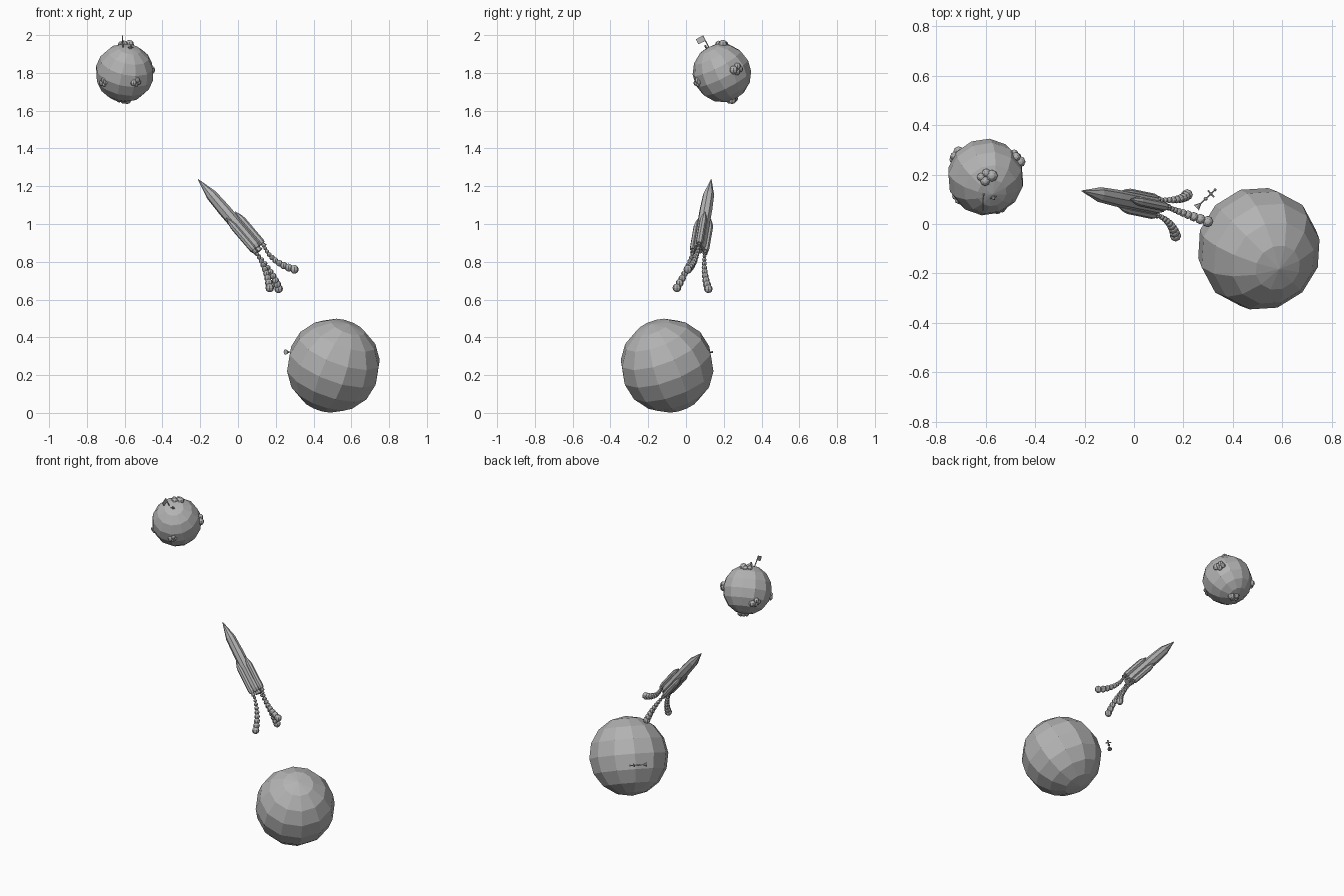
import bpy, bmesh, math
from mathutils import Vector, Matrix

if "Cube" in bpy.data.objects:
    bpy.data.objects.remove(bpy.data.objects["Cube"])

V = Vector
grey = bpy.data.materials.new("plain_grey")
grey.use_nodes = True
GREY = (0.45, 0.45, 0.45, 1)
grey.diffuse_color = GREY
grey.node_tree.nodes["Principled BSDF"].inputs["Base Color"].default_value = GREY


def align(loc, axis):
    """Matrix that moves to loc and turns local z onto axis."""
    return Matrix.Translation(loc) @ V(axis).to_track_quat('Z', 'Y').to_matrix().to_4x4()


def finish(name, bm):
    bmesh.ops.recalc_face_normals(bm, faces=bm.faces)
    mesh = bpy.data.meshes.new(name)
    bm.to_mesh(mesh)
    bm.free()
    mesh.materials.append(grey)
    ob = bpy.data.objects.new(name, mesh)
    bpy.context.collection.objects.link(ob)
    return ob


def ball(bm, loc, r, axis=(0, 0, 1), seg=10, rings=6):
    bmesh.ops.create_uvsphere(bm, u_segments=seg, v_segments=rings, radius=r,
                              matrix=align(V(loc), axis))


def rod(bm, a, b, r1, r2, seg=8):
    a, b = V(a), V(b)
    bmesh.ops.create_cone(bm, cap_ends=True, segments=seg, radius1=r1, radius2=r2,
                          depth=(b - a).length, matrix=align((a + b) / 2, b - a))


def lathe(bm, base, axis, profile, seg=8):
    """Stack of rings from (height, radius) pairs along axis."""
    m = align(base, axis)
    rings = []
    for h, r in profile:
        rings.append([bm.verts.new(m @ V((r * math.cos(t), r * math.sin(t), h)))
                      for t in (2 * math.pi * i / seg for i in range(seg))])
    for lo, hi in zip(rings, rings[1:]):
        for i in range(seg):
            j = (i + 1) % seg
            bm.faces.new((lo[i], lo[j], hi[j], hi[i]))
    bm.faces.new(rings[0])
    bm.faces.new(rings[-1])


# Planet and moon
planet_c, moon_c = V((0.505, -0.10, 0.25)), V((-0.60, 0.19, 1.80))
moon_r = 0.156
bm = bmesh.new()
ball(bm, planet_c, 0.25, (0.33, -0.33, 0.88), 12, 8)
finish("planet", bm)
bm = bmesh.new()
ball(bm, moon_c, moon_r, (0.18, -0.45, 0.87), 12, 8)
finish("moon", bm)

# Clusters of boulders on the moon: direction and size
sites = [((0, 0, 1), 1.0), ((-0.8, 0.55, -0.15), 0.9), ((0.83, 0.54, 0.13), 0.95),
         ((-0.72, -0.6, -0.33), 0.7), ((0.42, -0.84, -0.33), 0.7), ((-0.08, 0.35, -0.93), 0.95)]
stones = [(-0.025, -0.005, 0.024), (0.002, 0.016, 0.020), (-0.003, -0.016, 0.018), (0.018, 0, 0.017)]
bm = bmesh.new()
for direction, size in sites:
    m = align(moon_c + V(direction).normalized() * moon_r * 0.965, direction)
    for x, y, r in stones:
        ball(bm, m @ V((x * size, y * size, 0)), r * size, seg=8)
finish("moon_boulders", bm)

# Flag on the moon
foot, head = V((-0.607, 0.124, 1.93)), V((-0.612, 0.088, 1.997))
bm = bmesh.new()
rod(bm, foot, head, 0.003, 0.003, 6)
finish("flag_pole", bm)
bm = bmesh.new()
up = (head - foot).normalized()
out = up.cross(V((1, 0, 0))).normalized()
out = out if out.y < 0 else -out
side = up.cross(out)
frame = Matrix((side, out, up)).transposed().to_4x4()
frame.translation = head + out * 0.02 - up * 0.015
bmesh.ops.create_cube(bm, size=1, matrix=frame @ Matrix.Diagonal((0.004, 0.042, 0.03, 1)))
finish("flag_cloth", bm)

# Small explorer beside the flag
normal = V((0.03, -0.08, 0.13)).normalized()
m = align(moon_c + normal * moon_r * 0.97, normal)
bm = bmesh.new()
rod(bm, m @ V((0, 0, 0.005)), m @ V((0, 0, 0.015)), 0.005, 0.004, 6)
ball(bm, m @ V((0, 0, 0.019)), 0.006, seg=8)
for s in (-1, 1):
    rod(bm, m @ V((s * 0.003, 0, 0.006)), m @ V((s * 0.007, 0, -0.006)), 0.003, 0.003, 6)
    rod(bm, m @ V((s * 0.003, 0, 0.013)), m @ V((s * 0.014, 0, 0.010)), 0.0025, 0.0025, 6)
finish("explorer", bm)

# Rocket body with pointed nose
base, tip = V((0.10, 0.07, 0.872)), V((-0.212, 0.134, 1.237))
axis = (tip - base).normalized()
length = (tip - base).length
bm = bmesh.new()
lathe(bm, base, axis, [(0, 0.028), (0.02, 0.034), (0.27, 0.034), (length - 0.11, 0.030),
                       (length - 0.08, 0.022), (length, 0.0015)])
finish("rocket_body", bm)
bm = bmesh.new()
rod(bm, base - axis * 0.02, base + axis * 0.01, 0.022, 0.012)
finish("main_nozzle", bm)

# Three boosters round the body, each with a nozzle
u = V((0.76, 0, 0.64))
u = (u - axis * u.dot(axis)).normalized()
v = axis.cross(u)
v = v if v.y > 0 else -v
arms = [u * math.cos(t) + v * math.sin(t) for t in (0, -math.tau / 3, math.tau / 3)]
names = ("upper", "front", "back")
for name, arm in zip(names, arms):
    b = base + arm * 0.038
    bm = bmesh.new()
    lathe(bm, b, axis, [(0, 0.016), (0.015, 0.019), (0.165, 0.019), (0.19, 0.014), (0.225, 0.001)])
    finish(name + "_booster", bm)
    bm = bmesh.new()
    rod(bm, b - axis * 0.018, b + axis * 0.005, 0.014, 0.007)
    finish(name + "_nozzle", bm)

# Curved smoke trails of growing puffs
ends = [((0.18, 0.05, 0.79), (0.298, 0.01, 0.76)),
        ((0.155, 0.01, 0.76), (0.168, -0.048, 0.662)),
        ((0.19, 0.09, 0.74), (0.215, 0.118, 0.657))]
count = 10
for name, arm, (bend, end) in zip(names, arms, ends):
    start = base + arm * 0.036 - axis * 0.015
    bm = bmesh.new()
    for i in range(count):
        t = (i / (count - 1)) ** 1.2
        p = start * (1 - t) ** 2 + V(bend) * 2 * t * (1 - t) + V(end) * t * t
        ball(bm, p, 0.009 + 0.014 * t, seg=8)
    finish(name + "_smoke_trail", bm)

# Satellite beside the planet: dish, spine, core and crossed panels
a, b = V((0.252, 0.066, 0.322)), V((0.328, 0.138, 0.322))
d = (b - a).normalized()
across = d.cross(V((0, 0, 1)))
bm = bmesh.new()
rod(bm, a, b, 0.003, 0.003, 6)
rod(bm, a, a + d * 0.025, 0.015, 0.003)
ball(bm, a.lerp(b, 0.5), 0.008, seg=8)
ball(bm, b, 0.006, seg=8)
mid = a.lerp(b, 0.78)
ball(bm, mid, 0.007, seg=8)
rod(bm, mid - across * 0.018, mid + across * 0.018, 0.004, 0.004, 6)
finish("satellite", bm)
